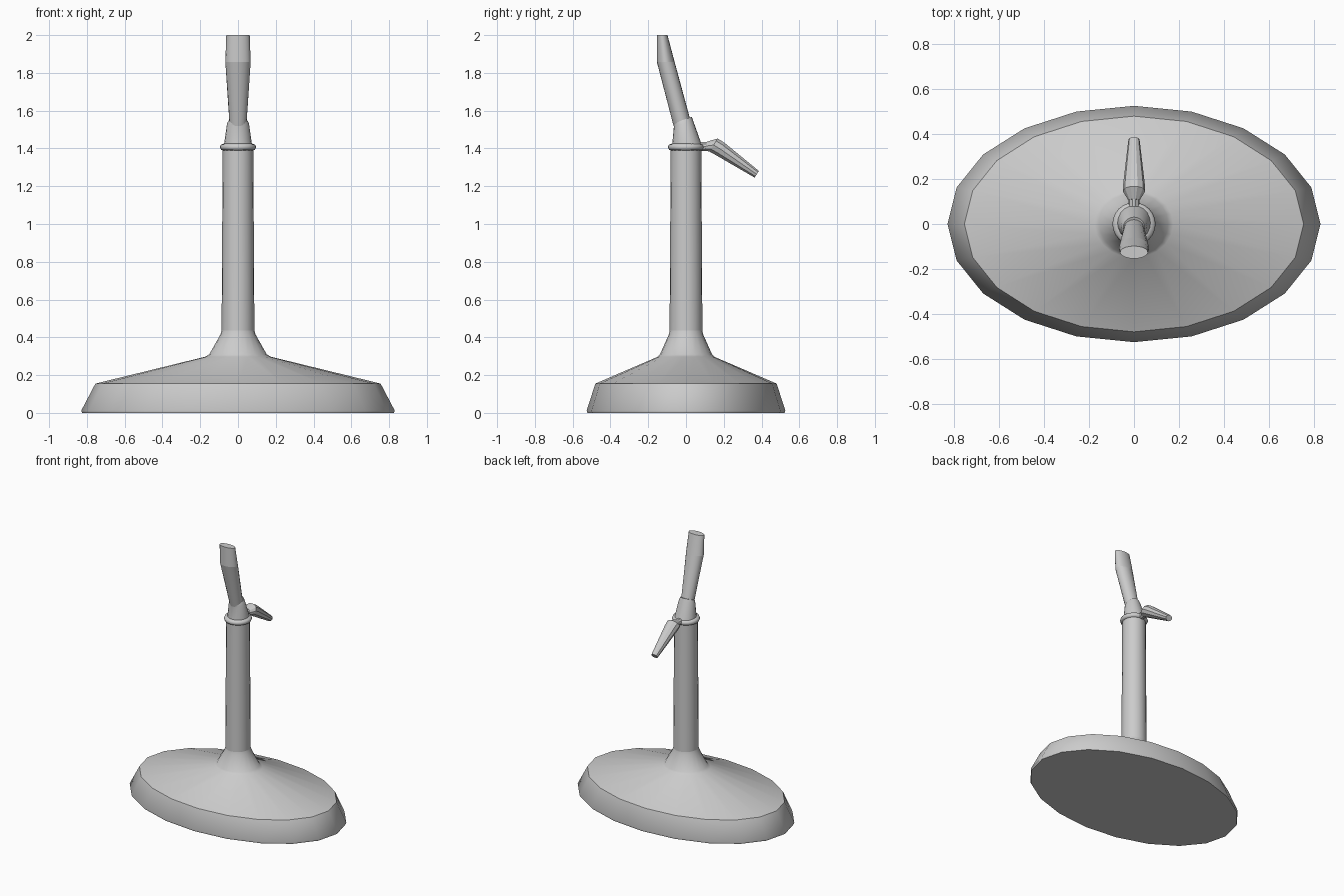
import bpy, bmesh
from math import sin, cos, pi, radians
from mathutils import Vector, Matrix

if "Cube" in bpy.data.objects:
    bpy.data.objects.remove(bpy.data.objects["Cube"])


def loft(name, rings, sides, sharp=(), smooth=True):
    """Skin elliptical rings (center, rx, ry, tilt about x); cap both ends."""
    bm = bmesh.new()
    loops = []
    for center, rx, ry, tilt in rings:
        rot = Matrix.Rotation(radians(tilt), 3, 'X')
        loops.append([bm.verts.new(Vector(center) + rot @ Vector(
            (rx * cos(2 * pi * i / sides), ry * sin(2 * pi * i / sides), 0)))
            for i in range(sides)])
    for a, b in zip(loops, loops[1:]):
        for i in range(sides):
            j = (i + 1) % sides
            bm.faces.new((a[i], a[j], b[j], b[i])).smooth = smooth
    bm.faces.new(loops[0][::-1])
    bm.faces.new(loops[-1])
    bmesh.ops.recalc_face_normals(bm, faces=bm.faces)
    for k in {0, len(loops) - 1, *sharp}:
        for i in range(sides):
            e = bm.edges.get((loops[k][i], loops[k][(i + 1) % sides]))
            e.smooth = False
    mesh = bpy.data.meshes.new(name)
    bm.to_mesh(mesh)
    bm.free()
    obj = bpy.data.objects.new(name, mesh)
    bpy.context.collection.objects.link(obj)
    return obj


def level(z, rx, ry=None):
    return ((0, 0, z), rx, ry or rx, 0)


# Oval base with sloped rim, shallow cone and flared foot of the post
loft("base", [level(0, 0.825, 0.522), level(0.012, 0.83, 0.526),
              level(0.155, 0.755, 0.48), level(0.297, 0.175, 0.15),
              level(0.31, 0.152, 0.138), level(0.415, 0.093, 0.091),
              level(0.44, 0.086)], 20, sharp=(2,))

# Upright post
loft("post", [level(0.42, 0.087), level(1.405, 0.081)], 20)

# Rounded collar at the top of the post
loft("collar", [level(1.39, 0.08), level(1.393, 0.09), level(1.407, 0.096),
                level(1.421, 0.09), level(1.425, 0.075)], 24)

# Tapered neck with a slanted, rounded top
loft("neck", [((0, 0.005, 1.42), 0.074, 0.078, 0),
              ((-0.0, -0.013, 1.532), 0.058, 0.053, 16),
              ((0, -0.018, 1.55), 0.048, 0.052, 20)], 20)

# Leaning spout that flares out and is cut upright at the front
loft("spout", [((0, -0.02, 1.53), 0.045, 0.047, 15),
               ((0, -0.107, 1.857), 0.067, 0.047, 0),
               ((0, -0.126, 2.0), 0.062, 0.028, 0)], 20, sharp=(1,))

# Short pivot stub and faceted lever handle hanging behind
loft("lever_stub", [((0, 0.06, 1.41), 0.025, 0.025, -90),
                    ((0, 0.125, 1.41), 0.025, 0.025, -90)], 10, smooth=False)
loft("lever_handle", [((0, 0.105, 1.413), 0.025, 0.025, -105),
                      ((0, 0.146, 1.418), 0.05, 0.043, -122),
                      ((0, 0.18, 1.398), 0.048, 0.042, -124),
                      ((0, 0.375, 1.263), 0.025, 0.022, -124)],
     10, smooth=False)
